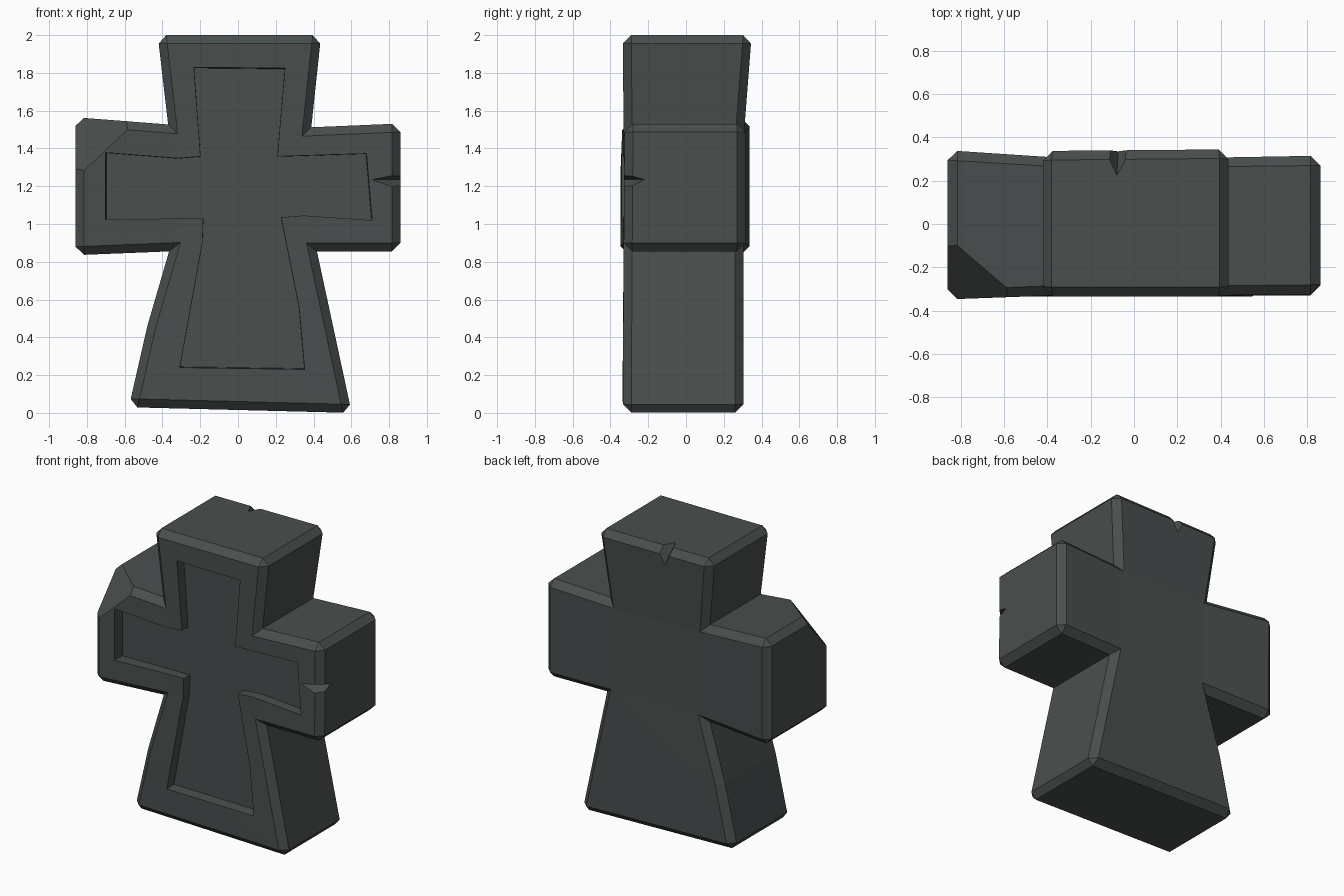
import bpy, bmesh
from mathutils import Vector

if "Cube" in bpy.data.objects:
    bpy.data.objects.remove(bpy.data.objects["Cube"])

stone = bpy.data.materials.new("dark slate stone")
stone.diffuse_color = (0.067, 0.078, 0.076, 1)
stone.use_nodes = True
stone.node_tree.nodes["Principled BSDF"].inputs["Base Color"].default_value = stone.diffuse_color


def make_object(name, bm):
    bmesh.ops.recalc_face_normals(bm, faces=bm.faces)
    mesh = bpy.data.meshes.new(name)
    bm.to_mesh(mesh)
    bm.free()
    mesh.materials.append(stone)
    obj = bpy.data.objects.new(name, mesh)
    bpy.context.collection.objects.link(obj)
    return obj


def loft(front, back):
    """Closed solid between two matching outlines."""
    bm = bmesh.new()
    a = [bm.verts.new(p) for p in front]
    b = [bm.verts.new(p) for p in back]
    bm.faces.new(a)
    bm.faces.new(b[::-1])
    n = len(a)
    for i in range(n):
        j = (i + 1) % n
        bm.faces.new((a[j], a[i], b[i], b[j]))
    bmesh.ops.recalc_face_normals(bm, faces=bm.faces)
    return bm


def hull(name, points):
    bm = bmesh.new()
    for p in points:
        bm.verts.new(p)
    bmesh.ops.convex_hull(bm, input=bm.verts[:])
    return make_object(name, bm)


def carve(body, cutter):
    """Subtract the cutter, bake the result and remove the cutter."""
    mod = body.modifiers.new("carve", 'BOOLEAN')
    mod.operation = 'DIFFERENCE'
    mod.solver = 'EXACT'
    mod.object = cutter
    deps = bpy.context.evaluated_depsgraph_get()
    mesh = bpy.data.meshes.new_from_object(body.evaluated_get(deps))
    body.modifiers.clear()
    body.data = mesh
    bpy.data.objects.remove(cutter)


# Cross body: x, z, front y, back y around the outline
outline = [
    (-0.425, 2.00, -0.335, 0.340), (0.44, 2.00, -0.335, 0.348),
    (0.388, 1.512, -0.33, 0.31), (0.86, 1.532, -0.325, 0.315),
    (0.86, 0.855, -0.33, 0.315), (0.418, 0.855, -0.33, 0.305),
    (0.602, 0.00, -0.335, 0.305), (-0.578, 0.03, -0.335, 0.305),
    (-0.48, 0.46, -0.335, 0.305), (-0.365, 0.855, -0.33, 0.305),
    (-0.86, 0.835, -0.348, 0.34), (-0.86, 1.565, -0.348, 0.34),
    (-0.37, 1.527, -0.33, 0.31),
]
bm = loft([(x, f, z) for x, z, f, b in outline], [(x, b, z) for x, z, f, b in outline])
sharp = [e for e in bm.edges if e.is_convex and e.calc_face_angle(0) > 0.5]
bmesh.ops.bevel(bm, geom=sharp, offset=0.045, offset_type='OFFSET',
                segments=1, profile=0.5, affect='EDGES', clamp_overlap=True)
bmesh.ops.triangulate(bm, faces=[f for f in bm.faces if len(f.verts) > 4])
cross = make_object("stone_cross", bm)

# Sunken panel on the front
panel = [
    (-0.235, 1.835), (0.25, 1.83), (0.21, 1.36), (0.685, 1.375),
    (0.715, 1.02), (0.35, 1.045), (0.23, 1.035), (0.325, 0.56),
    (0.355, 0.225), (-0.31, 0.235), (-0.19, 0.90), (-0.185, 1.03),
    (-0.705, 1.025), (-0.705, 1.38), (-0.32, 1.35), (-0.2, 1.36),
]
s = 0.988
carve(cross, make_object("panel_cutter", loft(
    [(x, -0.42, z) for x, z in panel],
    [(x * s, -0.26, 1.03 + (z - 1.03) * s) for x, z in panel])))

# Broken corner on the left arm
tri = [Vector((-0.81, -0.345, 1.29)), Vector((-0.58, -0.34, 1.50)), Vector((-0.84, -0.09, 1.55))]
mid = sum(tri, Vector()) / 3
normal = (tri[1] - tri[0]).cross(tri[2] - tri[0]).normalized()
if normal.x > 0:
    normal.negate()
carve(cross, hull("corner_cutter", [mid + (p - mid) * 1.6 for p in tri] + [mid + normal * 0.5]))

# Notch at the right arm end
carve(cross, hull("arm_notch_cutter", [
    (0.66, -0.364, 1.235), (0.90, -0.19, 1.235), (0.90, -0.37, 1.285),
    (0.90, -0.37, 1.145), (1.0, -0.5, 1.23)]))

# Notch at the back of the top
carve(cross, hull("top_notch_cutter", [
    (-0.08, 0.205, 2.02), (-0.07, 0.40, 1.82), (-0.165, 0.38, 2.03),
    (0.02, 0.38, 2.03), (-0.07, 0.5, 2.15)]))

# Flat facets
for poly in cross.data.polygons:
    poly.use_smooth = False
    poly.material_index = 0
